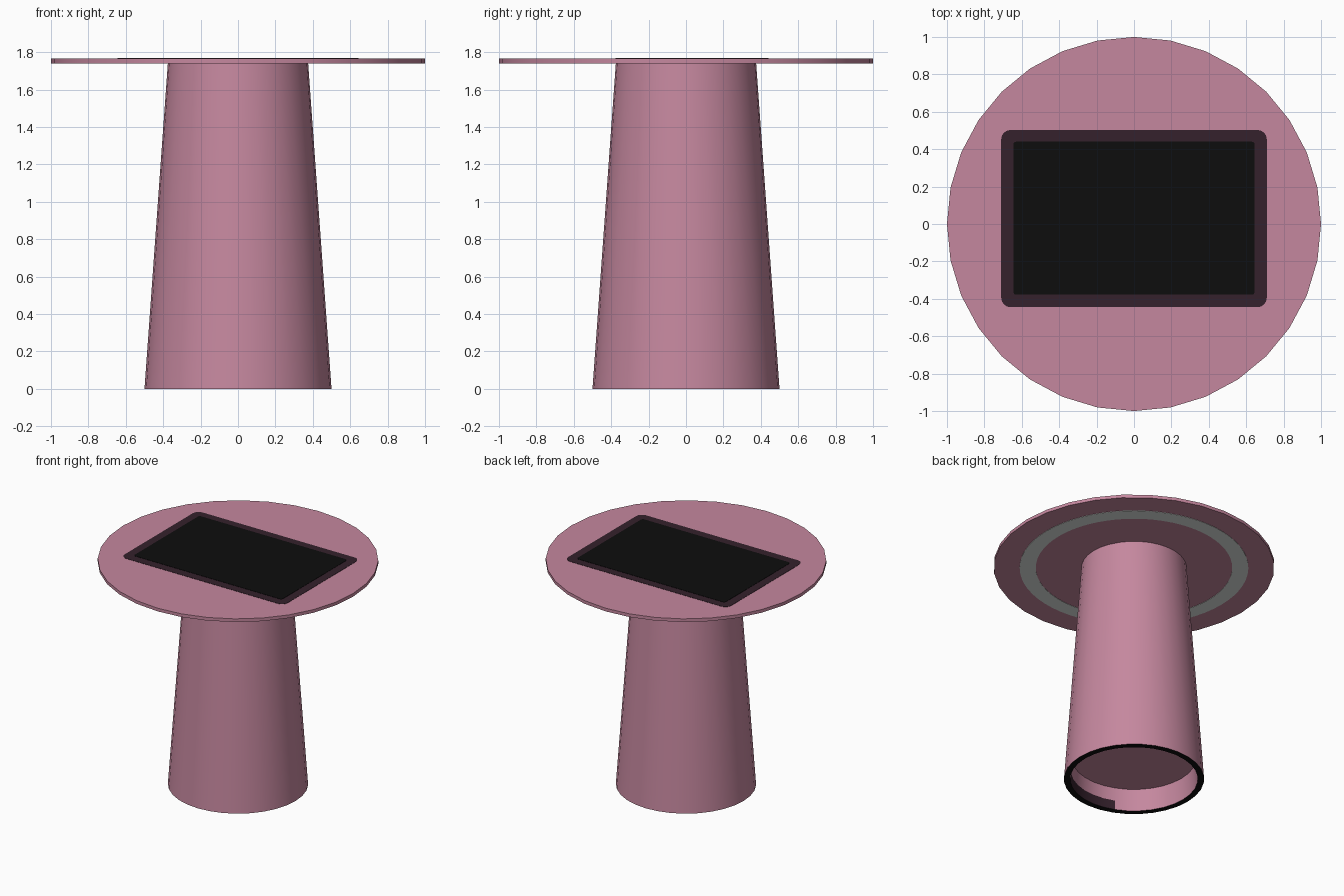
import bpy, bmesh, math

if "Cube" in bpy.data.objects:
    bpy.data.objects.remove(bpy.data.objects["Cube"])


def material(name, rgb):
    m = bpy.data.materials.new(name)
    m.diffuse_color = (*rgb, 1)
    m.use_nodes = True
    m.node_tree.nodes["Principled BSDF"].inputs["Base Color"].default_value = m.diffuse_color
    return m


pink = material("dusty_pink", (0.56, 0.245, 0.345))
plum = material("dark_plum", (0.035, 0.015, 0.025))
black = material("black", (0.004, 0.004, 0.004))
grey = material("light_grey", (0.75, 0.79, 0.76))


def finish(bm, name, mats, smooth=True):
    bmesh.ops.remove_doubles(bm, verts=bm.verts, dist=1e-5)
    bmesh.ops.recalc_face_normals(bm, faces=bm.faces)
    mesh = bpy.data.meshes.new(name)
    bm.to_mesh(mesh)
    bm.free()
    for m in mats:
        mesh.materials.append(m)
    ob = bpy.data.objects.new(name, mesh)
    bpy.context.collection.objects.link(ob)
    if smooth:
        bpy.ops.object.select_all(action='DESELECT')
        bpy.context.view_layer.objects.active = ob
        ob.select_set(True)
        bpy.ops.object.shade_smooth_by_angle(angle=math.radians(30))
    return ob


def lathe(name, profile, mats, sides=32, closed=False, rule=None):
    """Spin a (radius, z) profile; rule(segment, angle) picks the material."""
    bm = bmesh.new()
    n = len(profile)
    rings = []
    for i in range(sides):
        a = 2 * math.pi * i / sides
        rings.append([bm.verts.new((r * math.cos(a), r * math.sin(a), z))
                      for r, z in profile])
    for i in range(sides):
        p, q = rings[i], rings[(i + 1) % sides]
        for k in range(n if closed else n - 1):
            j = (k + 1) % n
            f = bm.faces.new((p[k], p[j], q[j], q[k]))
            if rule:
                f.material_index = rule(k, 360 * (i + 0.5) / sides)
    return finish(bm, name, mats)


def rounded_plate(name, x0, x1, y0, y1, z0, z1, r, mat):
    """Thin slab with rounded corners."""
    bm = bmesh.new()
    corners = [(x1 - r, y1 - r), (x0 + r, y1 - r), (x0 + r, y0 + r), (x1 - r, y0 + r)]
    verts = []
    for c, (cx, cy) in enumerate(corners):
        for s in range(5):
            a = math.radians(90 * c + 22.5 * s)
            verts.append(bm.verts.new((cx + r * math.cos(a), cy + r * math.sin(a), z0)))
    face = bm.faces.new(verts)
    ext = bmesh.ops.extrude_face_region(bm, geom=[face], use_keep_orig=True)
    for v in ext["geom"]:
        if isinstance(v, bmesh.types.BMVert):
            v.co.z = z1
    return finish(bm, name, [mat], smooth=False)


# Round table top
lathe("table_top", [(0, 1.765), (1, 1.765), (1, 1.74), (0, 1.74)], [pink])


# Tapered pedestal with a black foot rim and a recess underneath
def pedestal_colour(seg, angle):
    if seg == 2:
        return 1                       # foot rim
    if seg == 3 and 250 < angle < 315:
        return 2                       # dark patch inside the recess
    return 0


lathe("pedestal",
      [(0, 1.742), (0.375, 1.742), (0.5, 0), (0.455, 0),
       (0.45, 0.07), (0.443, 0.17), (0, 0.17)],
      [pink, black, plum], rule=lambda k, a: pedestal_colour(k, a))

# Light ring painted under the table top
lathe("underside_ring",
      [(0.70, 1.741), (0.815, 1.741), (0.815, 1.738), (0.70, 1.738)],
      [grey], sides=64, closed=True)

# Flat screen inlay on top, with its border
rounded_plate("screen_border", -0.71, 0.71, -0.445, 0.503, 1.764, 1.767, 0.05, plum)
rounded_plate("screen", -0.645, 0.645, -0.378, 0.44, 1.765, 1.769, 0.015, black)
